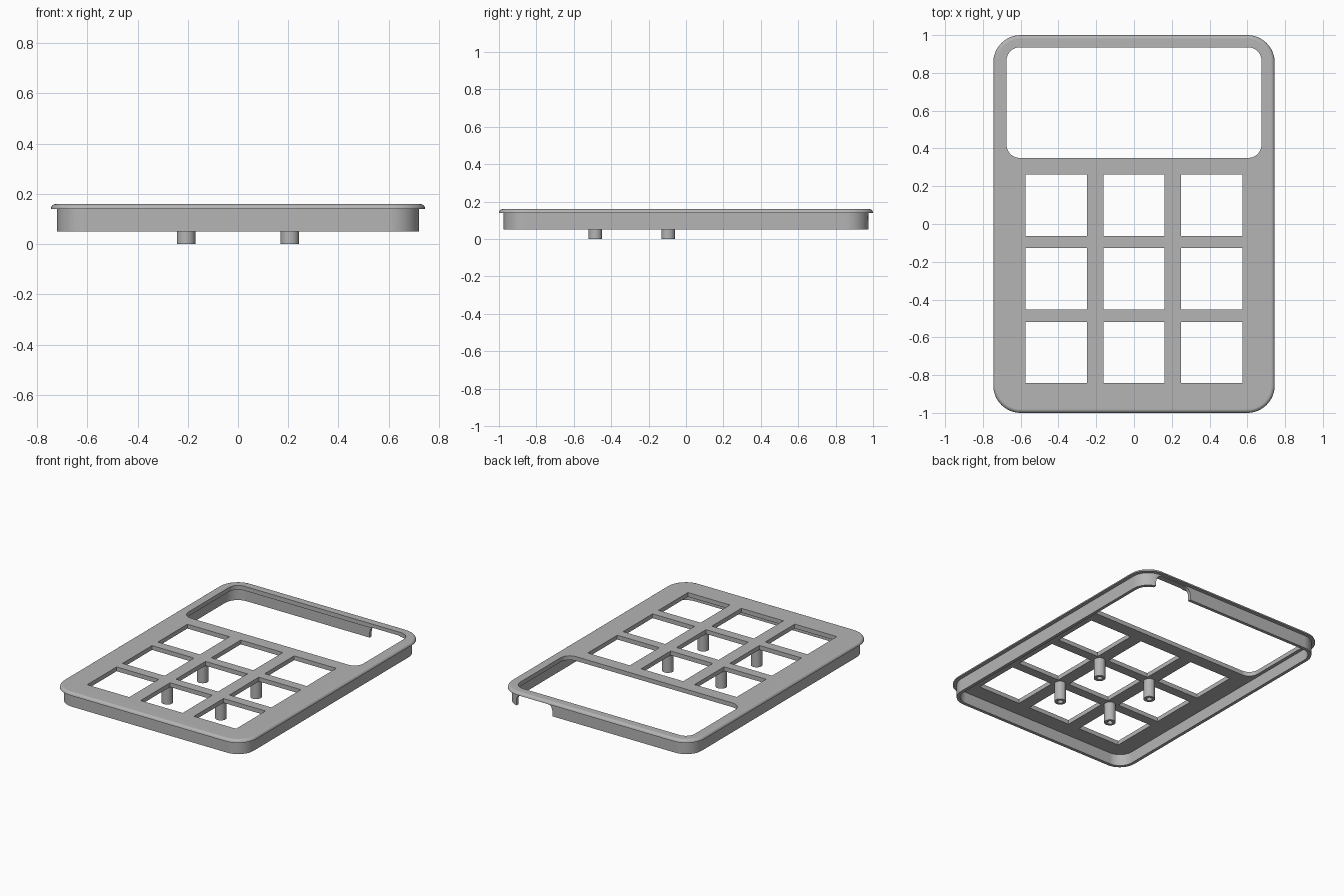
import bpy, bmesh, math

if "Cube" in bpy.data.objects:
    bpy.data.objects.remove(bpy.data.objects["Cube"], do_unlink=True)

HALF_X, HALF_Y, CORNER = 0.745, 1.0, 0.145
TOP, UNDER, LIP, RIM = 0.16, 0.13, 0.14, 0.05

grey = bpy.data.materials.new("plain grey")
grey.use_nodes = True
colour = (0.46, 0.46, 0.46, 1)
grey.diffuse_color = colour
grey.node_tree.nodes["Principled BSDF"].inputs["Base Color"].default_value = colour


def rounded_rect(cx, cy, hx, hy, r, steps=12):
    """Outline points of a rectangle with round corners."""
    if r == 0:
        return [(cx + sx * hx, cy + sy * hy) for sx, sy in ((1, 1), (-1, 1), (-1, -1), (1, -1))]
    pts = []
    for q, (sx, sy) in enumerate(((1, 1), (-1, 1), (-1, -1), (1, -1))):
        for i in range(steps + 1):
            a = math.pi / 2 * (q + i / steps)
            pts.append((cx + sx * (hx - r) + r * math.cos(a),
                        cy + sy * (hy - r) + r * math.sin(a)))
    return pts


def ring(bm, pts, z):
    return [bm.verts.new((x, y, z)) for x, y in pts]


def skin(bm, rings):
    """Join successive rings with quads."""
    for a, b in zip(rings, rings[1:]):
        for i in range(len(a)):
            j = (i + 1) % len(a)
            bm.faces.new((a[i], a[j], b[j], b[i]))


def fill(bm, loops):
    """Fill the first loop, leaving the others open."""
    edges = [bm.edges.get((l[i - 1], l[i])) for l in loops for i in range(len(l))]
    bmesh.ops.triangle_fill(bm, use_beauty=True, edges=edges)


def finish(bm, name):
    bmesh.ops.recalc_face_normals(bm, faces=bm.faces)
    mesh = bpy.data.meshes.new(name)
    bm.to_mesh(mesh)
    bm.free()
    mesh.materials.append(grey)
    obj = bpy.data.objects.new(name, mesh)
    bpy.context.collection.objects.link(obj)
    return obj


def activate(obj):
    bpy.ops.object.select_all(action='DESELECT')
    obj.select_set(True)
    bpy.context.view_layer.objects.active = obj


def smooth(obj):
    activate(obj)
    bpy.ops.object.shade_smooth_by_angle(angle=math.radians(35))
    mod = obj.modifiers.new("even shading", 'WEIGHTED_NORMAL')
    mod.keep_sharp = True


# Faceplate: underside, thin skirt, overhanging lip and rounded top edge
bm = bmesh.new()
section = [(0.047, UNDER), (0.047, RIM), (0.025, RIM), (0.025, LIP)]
for i in range(7):
    a = math.pi / 2 * i / 6
    section.append((0.02 * (1 - math.cos(a)), LIP + 0.02 * math.sin(a)))
shell = [ring(bm, rounded_rect(0, 0, HALF_X - d, HALF_Y - d, CORNER - d), z) for d, z in section]
skin(bm, shell)

# Screen opening and grid of square key openings
outlines = [rounded_rect(0, 0.6425, 0.675, 0.2925, 0.07)]
for cx in (-0.4125, 0, 0.4125):
    for cy in (-0.68, -0.29, 0.1):
        outlines.append(rounded_rect(cx, cy, 0.1625, 0.1625, 0))
tops, unders = [shell[-1]], [shell[0]]
for outline in outlines:
    upper, lower = ring(bm, outline, TOP), ring(bm, outline, UNDER)
    skin(bm, [upper, lower])
    tops.append(upper)
    unders.append(lower)
fill(bm, tops)
fill(bm, unders)
faceplate = finish(bm, "faceplate")

# Cable notch through the back of the skirt
bm = bmesh.new()
profile = rounded_rect(0.49, 0.065, 0.14, 0.07, 0.05, 8)
ends = [[bm.verts.new((x, y, z)) for x, z in profile] for y in (0.88, 1.1)]
skin(bm, ends)
for end in ends:
    bm.faces.new(end)
cutter = finish(bm, "notch_cutter")
cutter.hide_render = True
cut = faceplate.modifiers.new("notch", 'BOOLEAN')
cut.operation, cut.solver, cut.object = 'DIFFERENCE', 'EXACT', cutter
activate(faceplate)
bpy.ops.object.modifier_apply(modifier=cut.name)
bpy.data.objects.remove(cutter, do_unlink=True)
smooth(faceplate)

# Hollow pegs under the crossings of the key grid
for side, cx in (("right", -0.2065), ("left", 0.2065)):
    for place, cy in (("front", -0.485), ("back", -0.095)):
        bm = bmesh.new()
        rings = [ring(bm, rounded_rect(cx, cy, r, r, r * 0.999, 6), z)
                 for r, z in ((0.037, UNDER + 0.005), (0.037, 0), (0.018, 0), (0.018, 0.1))]
        skin(bm, rings)
        bm.faces.new(rings[0])
        bm.faces.new(rings[-1])
        smooth(finish(bm, f"{place}_{side}_peg"))
